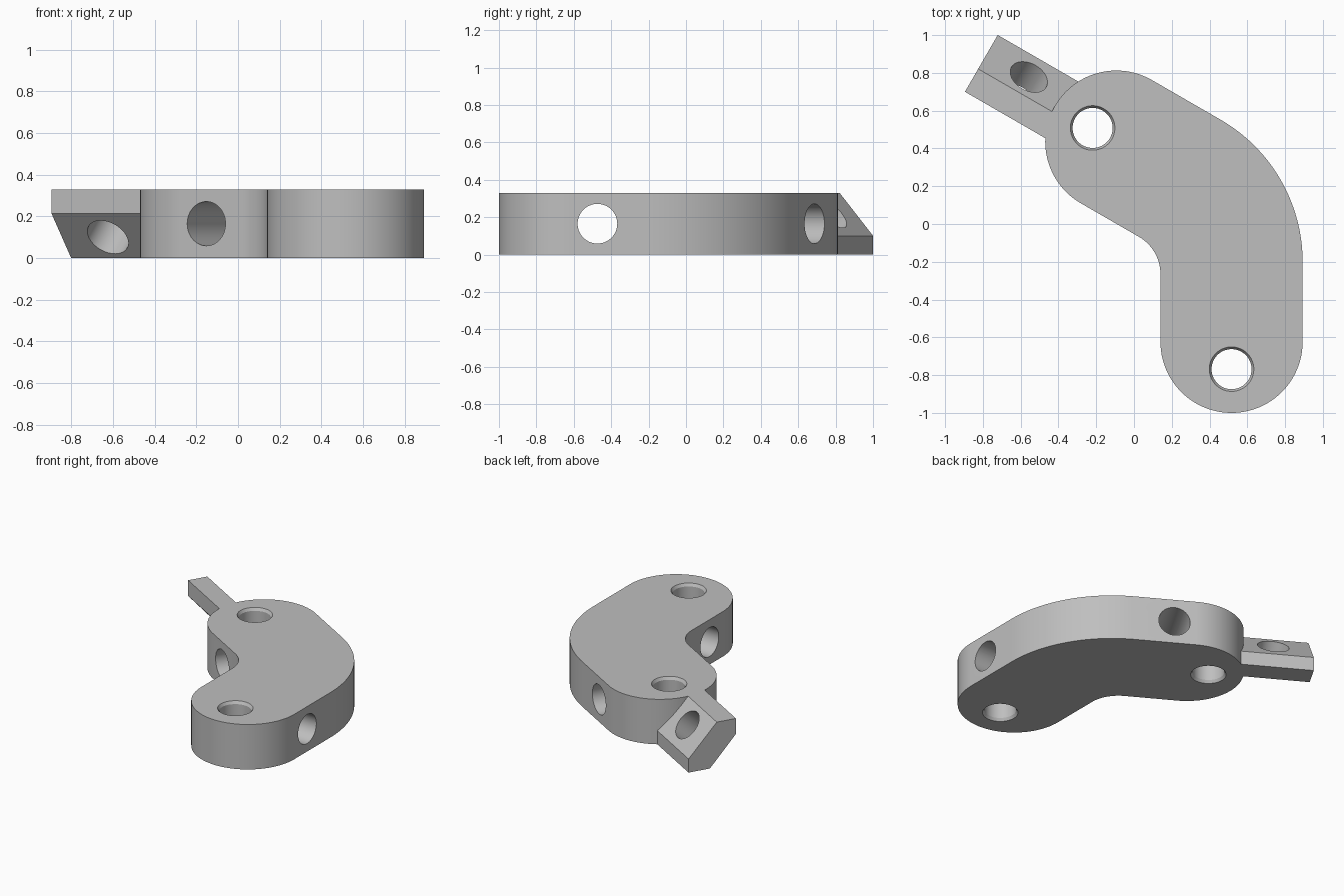
import bpy, bmesh
from math import cos, sin, pi, radians, tan
from mathutils import Vector, Matrix

cube = bpy.data.objects.get("Cube")
if cube:
    bpy.data.objects.remove(cube, do_unlink=True)

H = 0.33                                  # plate thickness
R = 0.3765                                # rounded end radius
BORE = 0.106
END_A = Vector((0.5165, -0.6235, 0))      # front end centre
END_B = Vector((-0.0935, 0.436, 0))       # back end centre
ALONG = Vector((-cos(pi / 6), 0.5, 0))    # direction of the back arm
SIDE = Vector((0.5, cos(pi / 6), 0))      # outward normal of the back arm
UP = Vector((0, 0, 1))

grey = bpy.data.materials.new("plain_grey")
grey.use_nodes = True
colour = (0.52, 0.52, 0.52, 1)
grey.diffuse_color = colour
grey.node_tree.nodes["Principled BSDF"].inputs["Base Color"].default_value = colour


def make_object(name, bm):
    bmesh.ops.recalc_face_normals(bm, faces=bm.faces)
    mesh = bpy.data.meshes.new(name)
    bm.to_mesh(mesh)
    bm.free()
    mesh.materials.append(grey)
    ob = bpy.data.objects.new(name, mesh)
    bpy.context.collection.objects.link(ob)
    return ob


def prism(name, points, offset):
    bm = bmesh.new()
    face = bm.faces.new([bm.verts.new(p) for p in points])
    ext = bmesh.ops.extrude_face_region(bm, geom=[face], use_keep_orig=True)
    moved = [v for v in ext["geom"] if isinstance(v, bmesh.types.BMVert)]
    bmesh.ops.translate(bm, verts=moved, vec=offset)
    return make_object(name, bm)


def arc(centre, radius, start, end, steps):
    angles = [radians(start + (end - start) * i / steps) for i in range(steps + 1)]
    return [centre + radius * Vector((cos(a), sin(a), 0)) for a in angles]


def fillet_centre(side, radius):
    # centre of an arc tangent to both arms, on the outer (+1) or inner (-1) edge
    x = END_A.x + side * R
    edge = END_B.dot(SIDE) + side * R
    corner_y = (edge - x * SIDE.x) / SIDE.y
    return Vector((x - radius, corner_y - radius * tan(pi / 6), 0))


def drill(name, centre, axis, rings, sides=64):
    # round cutter from (distance along axis, radius) pairs
    bm = bmesh.new()
    turn = axis.to_track_quat('Z', 'Y').to_matrix()
    loops = []
    for d, r in rings:
        loops.append([bm.verts.new(centre + turn @ Vector(
            (r * cos(2 * pi * i / sides), r * sin(2 * pi * i / sides), d))) for i in range(sides)])
    for low, high in zip(loops, loops[1:]):
        for i in range(sides):
            j = (i + 1) % sides
            bm.faces.new((low[i], low[j], high[j], high[i]))
    bm.faces.new(loops[0])
    bm.faces.new(loops[-1])
    return make_object(name, bm)


def combine(target, tool, operation):
    mod = target.modifiers.new("combine", 'BOOLEAN')
    mod.operation = operation
    mod.solver = 'EXACT'
    mod.object = tool
    bpy.context.view_layer.objects.active = target
    bpy.ops.object.modifier_apply(modifier=mod.name)
    bpy.data.objects.remove(tool, do_unlink=True)


# Bent arm with rounded ends
outer, inner = 0.87, 0.228
outline = (arc(END_A, R, -180, 0, 48)
           + arc(fillet_centre(1, outer), outer, 0, 60, 32)
           + arc(END_B, R, 60, 240, 48)
           + arc(fillet_centre(-1, inner), inner, 60, 0, 16))
bent_arm = prism("bent_arm", outline, UP * H)

# Diagonal tab on the back end
tab_corner = Vector((-0.895, 0.70, 0))
section = [(0, 0.215), (0.19, 0), (0.347, 0), (0.347, 0.10), (0.14, H), (0, H)]
tab = prism("tab", [tab_corner + SIDE * u + UP * z for u, z in section], ALONG * -0.52)
combine(bent_arm, tab, 'UNION')

# Chamfered upright holes near both ends
rim = 0.118
rings = [(-0.05, rim), (0, rim), (0.02, BORE), (H - 0.02, BORE), (H, rim), (H + 0.05, rim)]
for end, outward in ((END_A, Vector((0, -1, 0))), (END_B, ALONG)):
    combine(bent_arm, drill("upright_hole", end + outward * 0.145, UP, rings), 'DIFFERENCE')

# Cross holes through both arms
straight = [(-0.6, BORE), (0.6, BORE)]
for end, inward, axis in ((END_A, Vector((0, 1, 0)), Vector((1, 0, 0))), (END_B, -ALONG, SIDE)):
    centre = end + inward * 0.15 + UP * H / 2
    combine(bent_arm, drill("cross_hole", centre, axis, straight), 'DIFFERENCE')

# Slanted hole through the tab
slant = (SIDE * 0.23 + UP * 0.207).normalized()
centre = tab_corner - ALONG * 0.254 + SIDE * 0.169 + UP * 0.161
combine(bent_arm, drill("tab_hole", centre, slant, [(-0.3, BORE), (0.3, BORE)]), 'DIFFERENCE')

# Smooth the round walls, keep the edges sharp
bpy.ops.object.select_all(action='DESELECT')
bent_arm.select_set(True)
bpy.context.view_layer.objects.active = bent_arm
bpy.ops.object.shade_smooth_by_angle(angle=radians(25))
